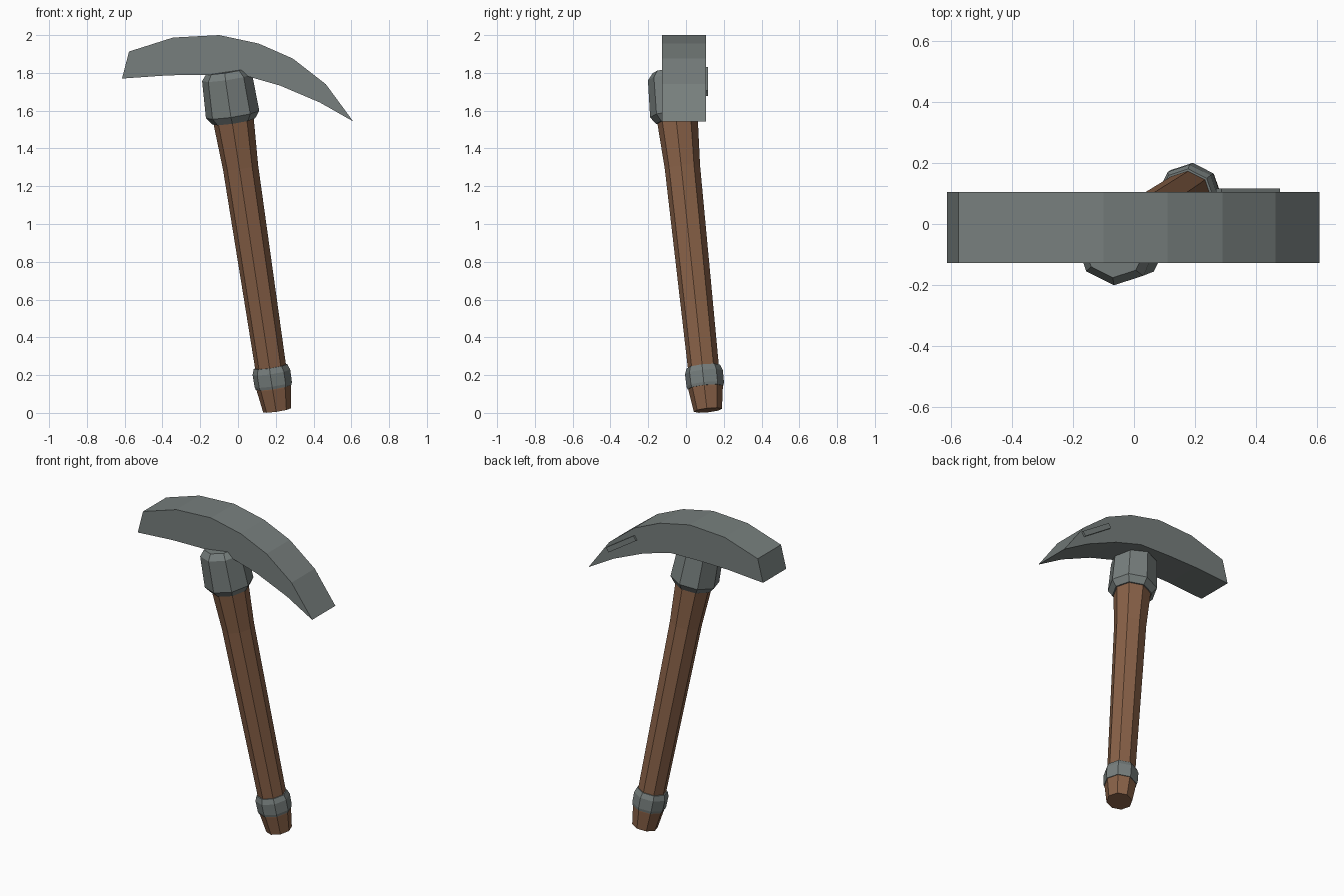
import bpy
import bmesh
import math
from mathutils import Vector, Matrix

cube = bpy.data.objects.get("Cube")
if cube:
    bpy.data.objects.remove(cube, do_unlink=True)


def make_material(name, color):
    mat = bpy.data.materials.new(name)
    mat.use_nodes = True
    mat.diffuse_color = (*color, 1)
    mat.node_tree.nodes["Principled BSDF"].inputs["Base Color"].default_value = (*color, 1)
    return mat


STEEL = make_material("grey steel", (0.185, 0.212, 0.207))
WOOD = make_material("brown wood", (0.245, 0.118, 0.063))

# Leaning centre line of the shaft
FOOT = Vector((0.207, 0.116, 0.014))
HEAD = Vector((-0.024, -0.045, 1.55))
TILT = Vector((0, 0, 1)).rotation_difference(HEAD - FOOT)
SIDES = 8
PHASE = math.radians(-4)


def add_object(name, bm, mat):
    bmesh.ops.recalc_face_normals(bm, faces=bm.faces)
    mesh = bpy.data.meshes.new(name)
    bm.to_mesh(mesh)
    bm.free()
    mesh.materials.append(mat)
    obj = bpy.data.objects.new(name, mesh)
    bpy.context.collection.objects.link(obj)
    return obj


def shaft_part(name, rings, mat):
    """Loft octagons given as (height, radius) along the leaning centre line."""
    bm = bmesh.new()
    loops = []
    for z, r in rings:
        centre = FOOT.lerp(HEAD, (z - FOOT.z) / (HEAD.z - FOOT.z))
        loop = []
        for i in range(SIDES):
            a = PHASE + math.tau * i / SIDES
            offset = TILT @ Vector((r * math.cos(a), r * math.sin(a), 0))
            loop.append(bm.verts.new(centre + offset))
        loops.append(loop)
    for low, high in zip(loops, loops[1:]):
        for i in range(SIDES):
            j = (i + 1) % SIDES
            bm.faces.new((low[i], low[j], high[j], high[i]))
    bm.faces.new(loops[0])
    bm.faces.new(loops[-1])
    return add_object(name, bm, mat)


def extruded_blade(name, upper, lower, y_front, y_back, mat):
    """Join an upper and a lower edge line into a slab, meeting at the tip."""
    bm = bmesh.new()
    outline = upper + lower[::-1]
    front = [bm.verts.new((x, y_front, z)) for x, z in outline]
    face = bm.faces.new(front)
    result = bmesh.ops.extrude_face_region(bm, geom=[face])
    moved = [v for v in result["geom"] if isinstance(v, bmesh.types.BMVert)]
    bmesh.ops.translate(bm, verts=moved, vec=(0, y_back - y_front, 0))
    return add_object(name, bm, mat)


# Wooden shaft, flaring under the head, and its tapered end
shaft_part("handle", [(0.2, 0.082), (1.3, 0.094), (1.6, 0.111)], WOOD)
shaft_part("handle_end", [(0.014, 0.075), (0.13, 0.092), (0.2, 0.092)], WOOD)

# Metal fittings
shaft_part("end_ring", [(0.135, 0.096), (0.15, 0.1), (0.215, 0.101), (0.245, 0.09)], STEEL)
shaft_part("head_collar", [(1.543, 0.115), (1.58, 0.143), (1.775, 0.134), (1.81, 0.105)], STEEL)

# Curved head: blunt end at -x, chisel edge at +x
top_edge = [(-0.577, 1.913), (-0.344, 1.987), (-0.10, 2.0), (0.11, 1.955),
            (0.29, 1.876), (0.465, 1.74), (0.61, 1.543)]
bottom_edge = [(-0.614, 1.77), (-0.37, 1.787), (-0.175, 1.79), (0.037, 1.786),
               (0.222, 1.733), (0.434, 1.643)]
extruded_blade("pick_head", top_edge, bottom_edge, -0.128, 0.105, STEEL)

# Thin raised bar on the back of the head
bm = bmesh.new()
place = (Matrix.Translation((0.375, 0.109, 1.755))
         @ Matrix.Rotation(math.radians(33), 4, "Y")
         @ Matrix.Diagonal((0.23, 0.016, 0.032, 1)))
bmesh.ops.create_cube(bm, size=1, matrix=place)
add_object("back_bar", bm, STEEL)
